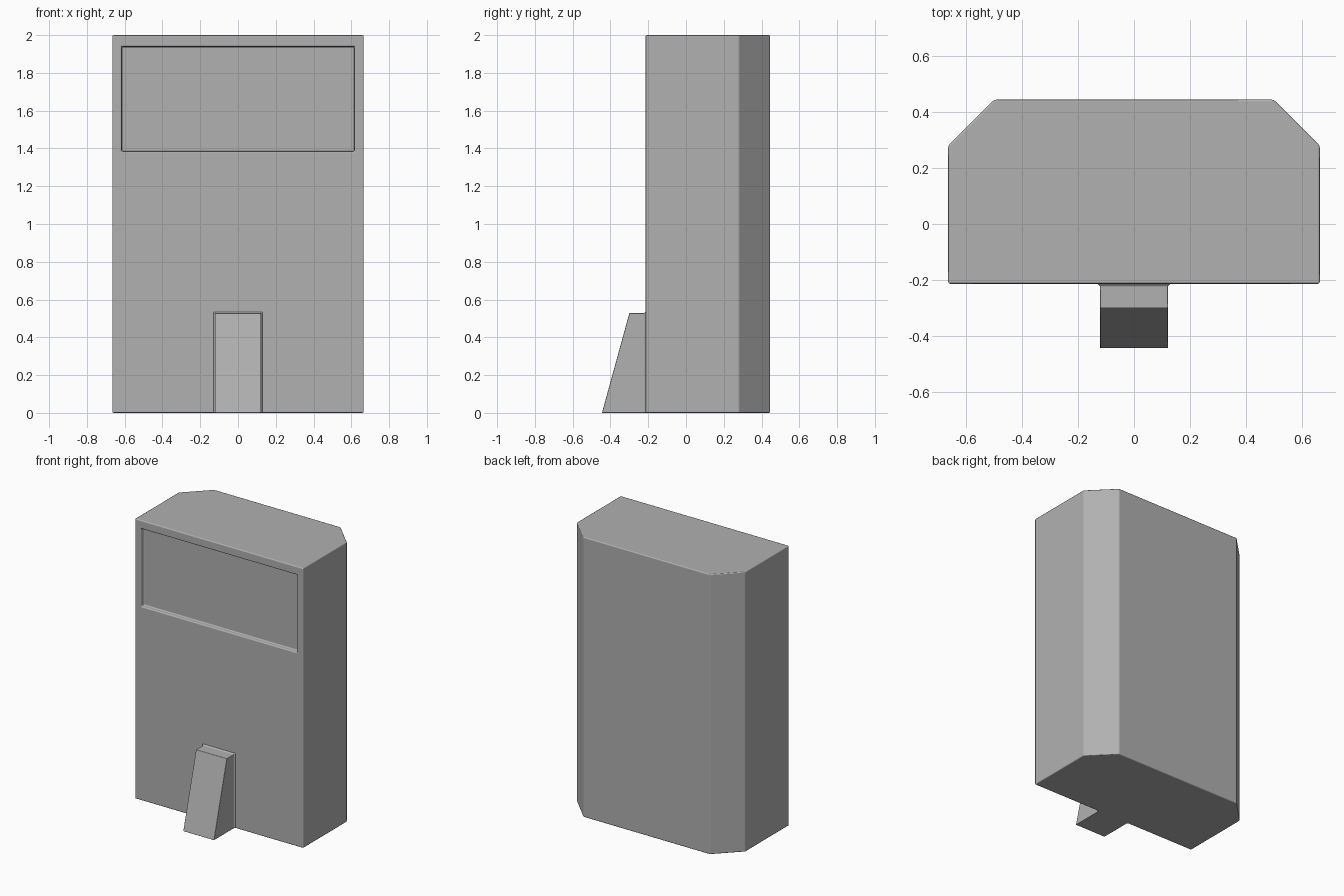
import bpy, bmesh

if "Cube" in bpy.data.objects:
    bpy.data.objects.remove(bpy.data.objects["Cube"])

# Mid-grey paint shared by every part
paint = bpy.data.materials.new("dark_grey_paint")
paint.diffuse_color = (0.44, 0.44, 0.44, 1)
paint.use_nodes = True
paint.node_tree.nodes["Principled BSDF"].inputs["Base Color"].default_value = paint.diffuse_color


def loft(name, rings):
    """Solid skinned through matching closed rings, capped at both ends."""
    bm = bmesh.new()
    loops = [[bm.verts.new(p) for p in ring] for ring in rings]
    n = len(loops[0])
    for a, b in zip(loops, loops[1:]):
        for i in range(n):
            j = (i + 1) % n
            bm.faces.new((a[i], a[j], b[j], b[i]))
    bm.faces.new(loops[0])
    bm.faces.new(loops[-1])
    bmesh.ops.recalc_face_normals(bm, faces=bm.faces)
    for f in bm.faces:
        f.smooth = True
    mesh = bpy.data.meshes.new(name)
    bm.to_mesh(mesh)
    bm.free()
    mesh.materials.append(paint)
    obj = bpy.data.objects.new(name, mesh)
    bpy.context.collection.objects.link(obj)
    return obj


def rect(half_w, y_bottom, y_top, z0, z1):
    return [(-half_w, y_bottom, z0), (half_w, y_bottom, z0),
            (half_w, y_top, z1), (-half_w, y_top, z1)]


def soften(obj, width):
    """Fine rounded edges with flat-looking faces."""
    bevel = obj.modifiers.new("soft_edges", "BEVEL")
    bevel.width = width
    bevel.segments = 2
    bevel.limit_method = "ANGLE"
    bevel.harden_normals = True


FRONT = -0.214

# Tall cabinet with chamfered rear corners
half = [(0.665, FRONT), (0.665, 0.28), (0.5, 0.445)]
outline = half + [(-x, y) for x, y in reversed(half)]
body = loft("cabinet_body", [[(x, y, z) for x, y in outline] for z in (0, 2)])

# Shallow recessed panel near the top of the front
cutter = loft("panel_cutter", [rect(0.616, y, y, 1.385, 1.939)
                               for y in (FRONT - 0.1, FRONT + 0.03)])
cutter.hide_render = True
cutter.hide_set(True)
cut = body.modifiers.new("panel_recess", "BOOLEAN")
cut.operation = "DIFFERENCE"
cut.solver = "EXACT"
cut.object = cutter
soften(body, 0.007)

# Sloped front foot with a small flare where it meets the cabinet
foot = loft("front_foot", [
    rect(0.13, FRONT + 0.02, FRONT + 0.02, 0, 0.536),
    rect(0.13, FRONT, FRONT, 0, 0.536),
    rect(0.122, FRONT - 0.008, FRONT - 0.008, 0, 0.528),
    rect(0.122, -0.445, -0.3, 0, 0.528),
])
soften(foot, 0.003)
